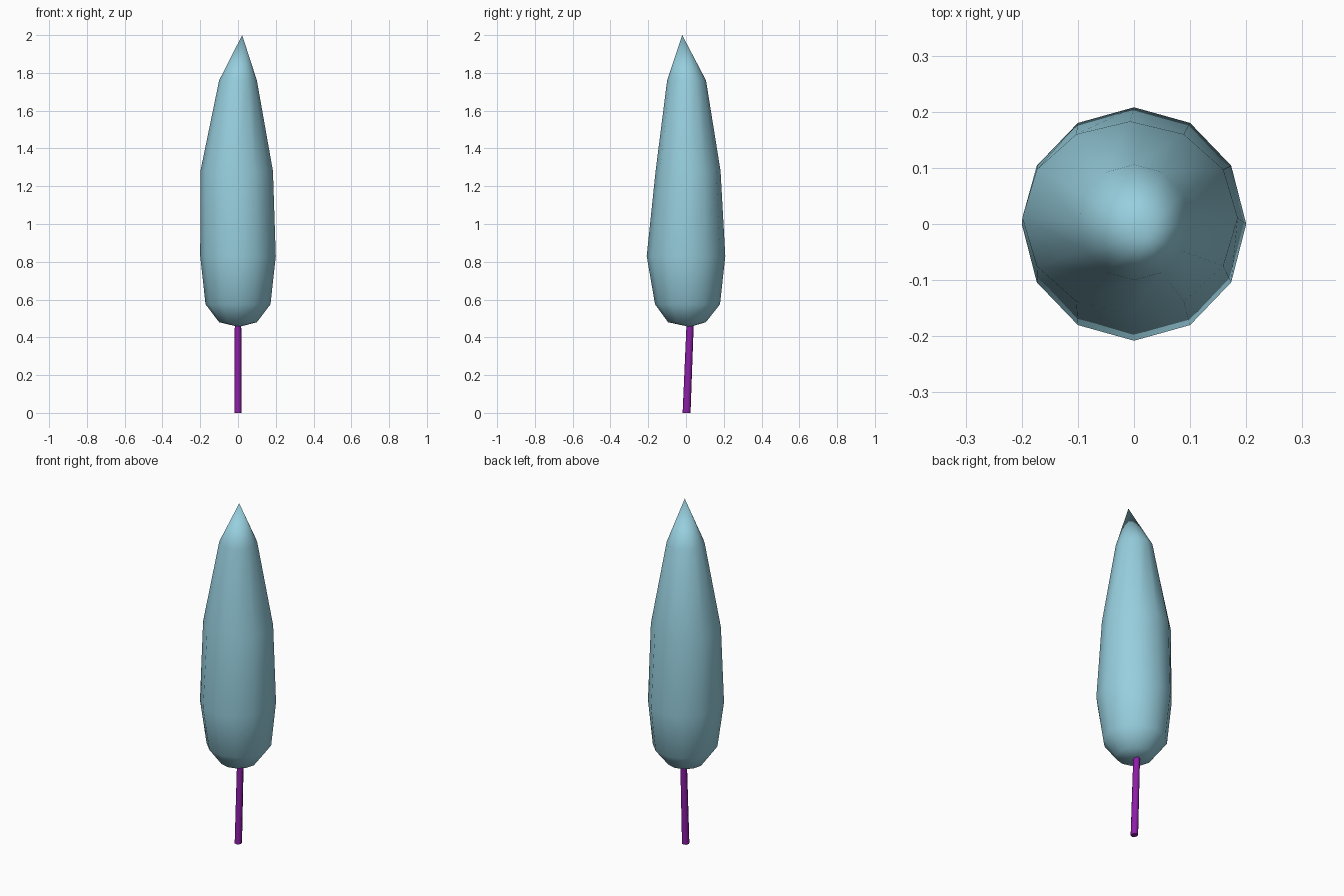
import bpy, bmesh
from math import cos, sin, tau

if "Cube" in bpy.data.objects:
    bpy.data.objects.remove(bpy.data.objects["Cube"])


def loft(name, rings, sides, colour, bottom=None, top=None):
    """Skin elliptical rings (z, cx, cy, rx, ry), closing ends with a pole or a flat cap."""
    bm = bmesh.new()
    loops = [[bm.verts.new((cx + rx * cos(tau * i / sides), cy + ry * sin(tau * i / sides), z))
              for i in range(sides)] for z, cx, cy, rx, ry in rings]
    for a, b in zip(loops, loops[1:]):
        for i in range(sides):
            j = (i + 1) % sides
            bm.faces.new((a[i], a[j], b[j], b[i]))
    for loop, pole in ((loops[0], bottom), (loops[-1], top)):
        if pole:
            p = bm.verts.new(pole)
            for i in range(sides):
                bm.faces.new((loop[i], loop[(i + 1) % sides], p))
        else:
            bm.faces.new(loop)
    bmesh.ops.recalc_face_normals(bm, faces=bm.faces)
    mesh = bpy.data.meshes.new(name)
    bm.to_mesh(mesh)
    bm.free()
    mat = bpy.data.materials.new(name + "_colour")
    mat.diffuse_color = colour
    mat.use_nodes = True
    mat.node_tree.nodes["Principled BSDF"].inputs["Base Color"].default_value = mat.diffuse_color
    mesh.materials.append(mat)
    mesh.shade_smooth()
    obj = bpy.data.objects.new(name, mesh)
    bpy.context.collection.objects.link(obj)
    return obj


# Foliage: stretched, slightly uneven 12-sided ball with a pointed tip
foliage = loft("foliage", [
    (0.48, 0.0, 0.005, 0.100, 0.100),
    (0.575, 0.0, 0.008, 0.172, 0.172),
    (0.83, 0.0, 0.0, 0.200, 0.208),
    (1.28, -0.007, 0.011, 0.192, 0.172),
    (1.76, 0.0, 0.003, 0.100, 0.103),
], 12, (0.31, 0.62, 0.73, 1), bottom=(0.005, 0.02, 0.455), top=(0.022, -0.02, 2.0))

# Trunk: thin leaning post running a little way into the foliage
trunk = loft("trunk", [
    (0.0, 0.0, 0.003, 0.019, 0.021),
    (0.50, 0.0, 0.023, 0.017, 0.019),
], 8, (0.27, 0.013, 0.39, 1))
bpy.ops.object.select_all(action='DESELECT')
trunk.select_set(True)
bpy.context.view_layer.objects.active = trunk
bpy.ops.object.shade_smooth_by_angle(angle=0.9)
